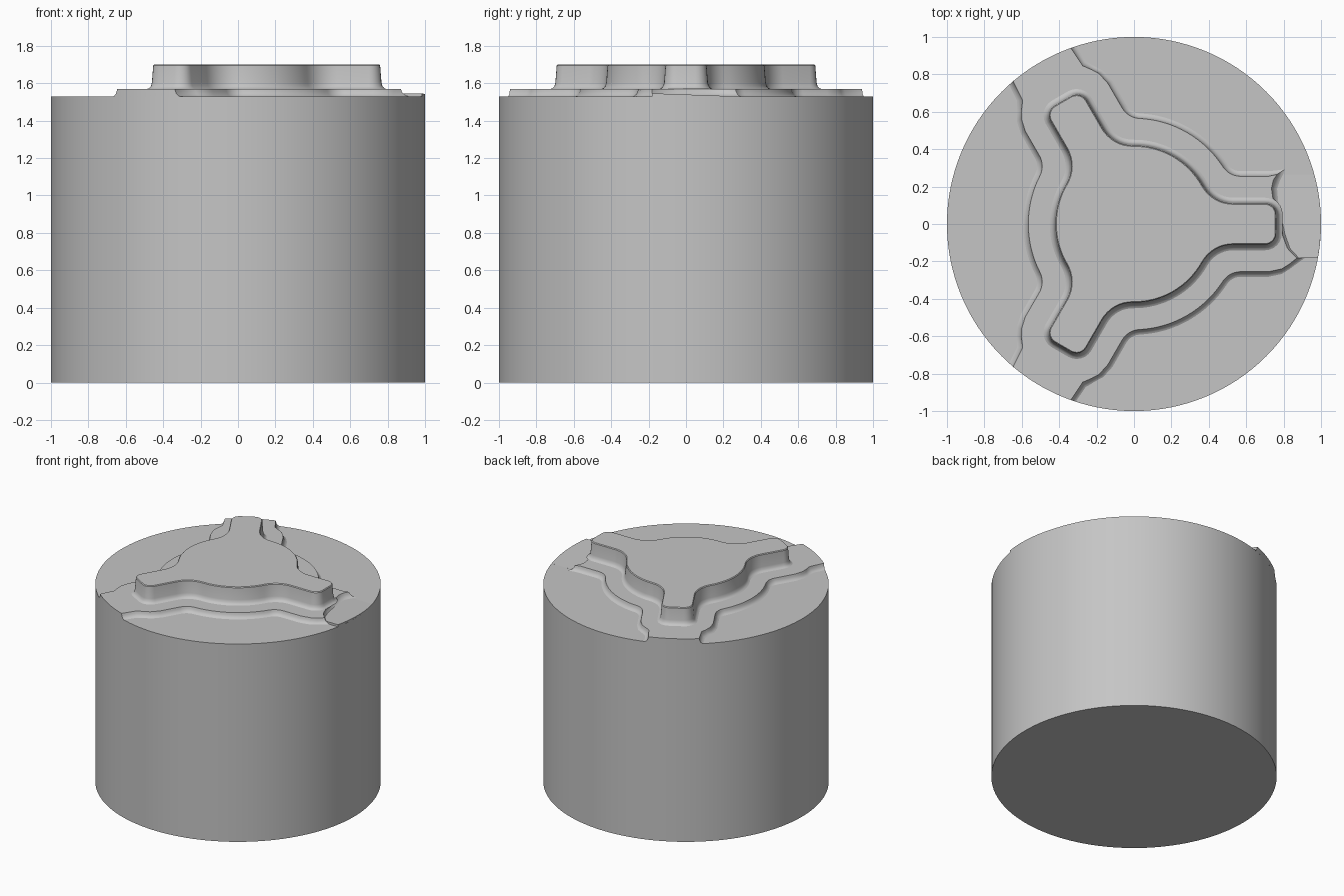
import bpy
import bmesh
from math import sin, cos, pi, sqrt, atan2, asin

cube = bpy.data.objects.get("Cube")
if cube:
    bpy.data.objects.remove(cube)

grey = bpy.data.materials.new("plain grey")
grey.use_nodes = True
colour = (0.56, 0.56, 0.56, 1)
grey.diffuse_color = colour
grey.node_tree.nodes["Principled BSDF"].inputs["Base Color"].default_value = colour

BASE_TOP, STEP_TOP, STAR_TOP = 1.53, 1.57, 1.70


def finish(bm, name):
    bmesh.ops.recalc_face_normals(bm, faces=bm.faces)
    mesh = bpy.data.meshes.new(name)
    bm.to_mesh(mesh)
    bm.free()
    obj = bpy.data.objects.new(name, mesh)
    bpy.context.collection.objects.link(obj)
    mesh.materials.append(grey)
    bpy.ops.object.select_all(action="DESELECT")
    obj.select_set(True)
    bpy.context.view_layer.objects.active = obj
    bpy.ops.object.shade_smooth_by_angle(angle=0.6)


def loft(name, layers):
    """Join outlines of equal length at rising heights and cap both ends."""
    bm = bmesh.new()
    rings = [[bm.verts.new((x, y, z)) for x, y in pts] for pts, z in layers]
    n = len(rings[0])
    for low, high in zip(rings, rings[1:]):
        for i in range(n):
            j = (i + 1) % n
            bm.faces.new((low[i], low[j], high[j], high[i]))
    bm.faces.new(rings[0][::-1])
    bm.faces.new(rings[-1])
    finish(bm, name)


def arc(cx, cy, r, a, b, n):
    return [(cx + r * cos(a + (b - a) * i / n), cy + r * sin(a + (b - a) * i / n))
            for i in range(n + 1)]


def turn(pts, a):
    return [(x * cos(a) - y * sin(a), x * sin(a) + y * cos(a)) for x, y in pts]


def mirror(pts):
    return [(x, -y) for x, y in reversed(pts)]


def flank(radius, width, start, d):
    """From an arm's straight side, through the hollow, to the round hub."""
    r = (start**2 + width**2 - radius**2) / (2 * (radius - width))
    cy = width + r
    a = atan2(cy, start)
    hollow = arc(start, cy, r - d, -pi / 2, a - pi, 8)
    hub = arc(0, 0, radius + d, a, pi / 3, 8)
    return hollow + hub[1:-1]


def star_outline(d):
    tip = arc(0.70, 0.05, 0.06 + d, 0, pi / 2, 6)
    upper = tip + flank(0.42, 0.11, 0.53, d)
    hub_mid = [((0.42 + d) * cos(pi / 3), (0.42 + d) * sin(pi / 3))]
    pts = []
    for k in range(3):
        pts += turn(mirror(upper) + upper + hub_mid, k * 2 * pi / 3)
    return pts


# Broken end of the step on the +x arm, from its lower side to its upper side
END = [(0.87, -0.183), (0.82, -0.13), (0.79, -0.05), (0.765, 0.04),
       (0.745, 0.12), (0.735, 0.19), (0.745, 0.235), (0.765, 0.265)]


def step_outline(d):
    side = flank(0.565, 0.255, 0.57, d)
    neck = [(0.87 + d / 2, 0.185 + d), (0.83, 0.215 + d), (0.79, 0.24 + d),
            (0.72, 0.255 + d)]
    rim_angle = asin(0.178 + d)
    hub_mid = [((0.565 + d) * cos(pi / 3), (0.565 + d) * sin(pi / 3))]
    pts = []
    for k in range(3):
        if k == 0:
            lower = mirror(neck[1:] + side)
            arm = lower + [(x + 1.5 * d, y) for x, y in END]
            arm[-1] = (arm[-1][0], arm[-1][1] + d)
            arm += neck[-1:] + side
        else:
            rim = arc(0, 0, 1.0, -rim_angle, rim_angle, 16)
            arm = mirror(neck + side) + rim + neck + side
        pts += turn(arm + hub_mid, k * 2 * pi / 3)
    return pts


# Round body
circle = arc(0, 0, 1.0, 0, 2 * pi, 128)[:-1]
loft("round_body", [(circle, 0), (circle, BASE_TOP)])

# Low step with a hollow-curved edge
loft("low_step", [(step_outline(d), z) for d, z in (
    (0.032, BASE_TOP - 0.002), (0.020, BASE_TOP + 0.003),
    (0.010, BASE_TOP + 0.012), (0.004, BASE_TOP + 0.025), (0, STEP_TOP))])

# Three-armed raised star with a flared foot and softened top edge
loft("raised_star", [(star_outline(d), z) for d, z in (
    (0.035, STEP_TOP - 0.002), (0.022, STEP_TOP + 0.004),
    (0.012, STEP_TOP + 0.015), (0.007, STEP_TOP + 0.035),
    (0, STAR_TOP - 0.006), (-0.005, STAR_TOP))])

# Thin wedge that runs from the broken step end to the rim
bm = bmesh.new()
rows = []
for x, y in END:
    z = BASE_TOP + 0.016 * (0.27 - y) / 0.45
    rim_x = sqrt(1 - y * y)
    rows.append([bm.verts.new(p) for p in (
        (x, y, BASE_TOP - 0.01), (rim_x, y, BASE_TOP - 0.01),
        (rim_x, y, z), (x, y, z))])
for a, b in zip(rows, rows[1:]):
    for i in range(4):
        j = (i + 1) % 4
        bm.faces.new((a[i], a[j], b[j], b[i]))
bm.faces.new(rows[0])
bm.faces.new(rows[-1])
finish(bm, "rim_wedge")
